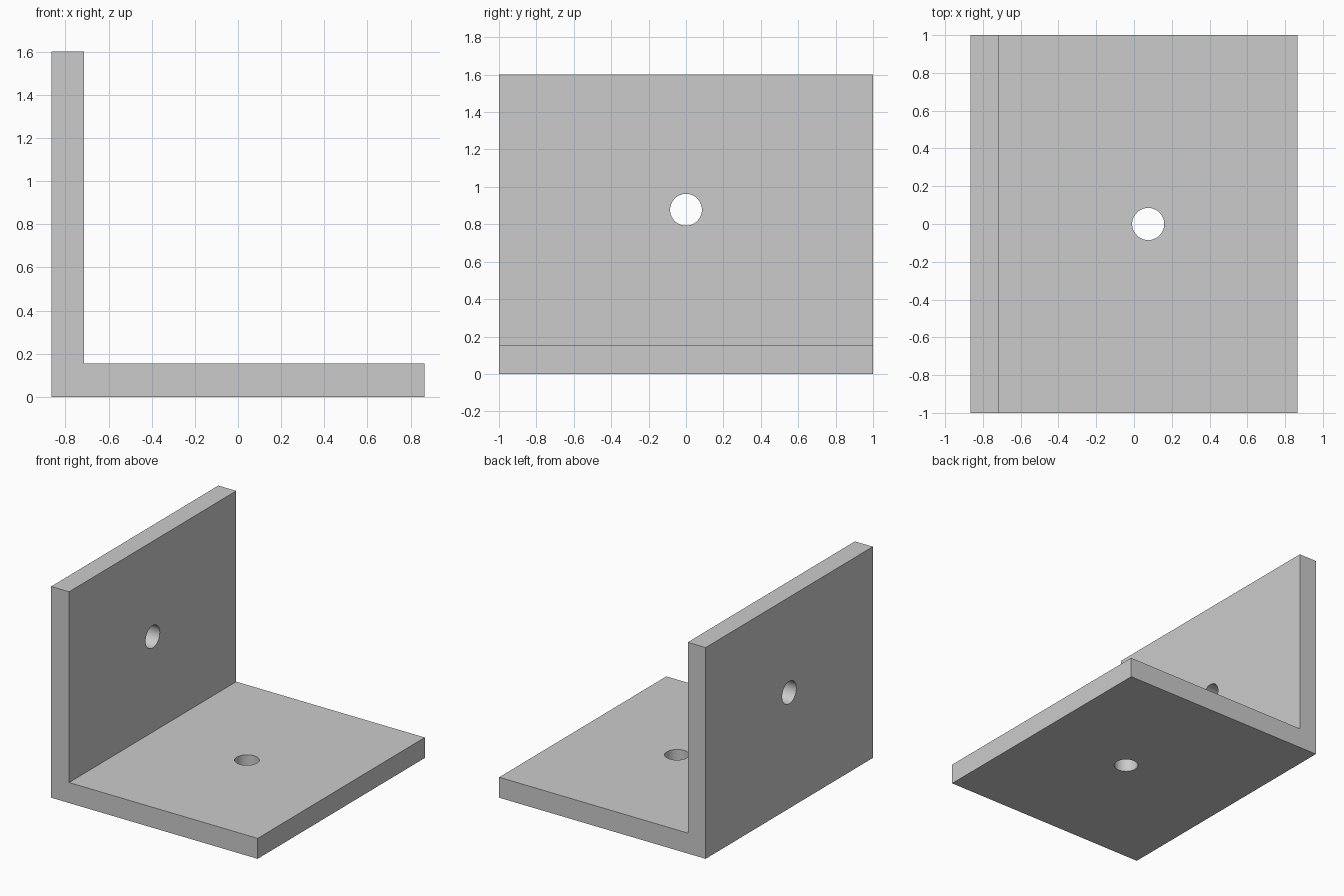
import bpy
import bmesh
from math import pi, radians

cube = bpy.data.objects.get("Cube")
if cube:
    bpy.data.objects.remove(cube, do_unlink=True)

HALF_W, HALF_D, HEIGHT = 0.865, 1.0, 1.6
WALL, BASE = 0.15, 0.155
HOLE_R = 0.085

# Material
grey = bpy.data.materials.new("plain grey")
grey.use_nodes = True
color = (0.6, 0.6, 0.6, 1)
grey.diffuse_color = color
grey.node_tree.nodes["Principled BSDF"].inputs["Base Color"].default_value = color

# L-shaped profile extruded along the depth
inner = -HALF_W + WALL
profile = [(-HALF_W, 0), (HALF_W, 0), (HALF_W, BASE),
           (inner, BASE), (inner, HEIGHT), (-HALF_W, HEIGHT)]
bm = bmesh.new()
face = bm.faces.new([bm.verts.new((x, -HALF_D, z)) for x, z in profile])
ext = bmesh.ops.extrude_face_region(bm, geom=[face])
moved = [v for v in ext["geom"] if isinstance(v, bmesh.types.BMVert)]
bmesh.ops.translate(bm, verts=moved, vec=(0, 2 * HALF_D, 0))
bmesh.ops.recalc_face_normals(bm, faces=bm.faces)
mesh = bpy.data.meshes.new("angle_bracket")
bm.to_mesh(mesh)
bm.free()
bracket = bpy.data.objects.new("angle_bracket", mesh)
bpy.context.collection.objects.link(bracket)
mesh.materials.append(grey)


def drill(name, location, rotation):
    """Add a hidden cylinder and subtract it from the bracket."""
    bpy.ops.mesh.primitive_cylinder_add(vertices=64, radius=HOLE_R, depth=0.5,
                                        location=location, rotation=rotation)
    cutter = bpy.context.object
    cutter.name = name
    cutter.hide_render = True
    cutter.data.materials.append(grey)
    mod = bracket.modifiers.new(name, "BOOLEAN")
    mod.operation = "DIFFERENCE"
    mod.solver = "EXACT"
    mod.object = cutter
    return cutter


# Bolt holes centred on the inner face of each flange
cutters = [
    drill("base_hole_cutter", ((inner + HALF_W) / 2, 0, BASE / 2), (0, 0, 0)),
    drill("wall_hole_cutter", (-HALF_W + WALL / 2, 0, (BASE + HEIGHT) / 2),
          (0, pi / 2, 0)),
]

# Apply the cuts, remove the cutters, smooth only the hole walls
bpy.ops.object.select_all(action="DESELECT")
bracket.select_set(True)
bpy.context.view_layer.objects.active = bracket
for mod in list(bracket.modifiers):
    bpy.ops.object.modifier_apply(modifier=mod.name)
for cutter in cutters:
    bpy.data.objects.remove(cutter, do_unlink=True)
bpy.ops.object.shade_smooth_by_angle(angle=radians(30))
